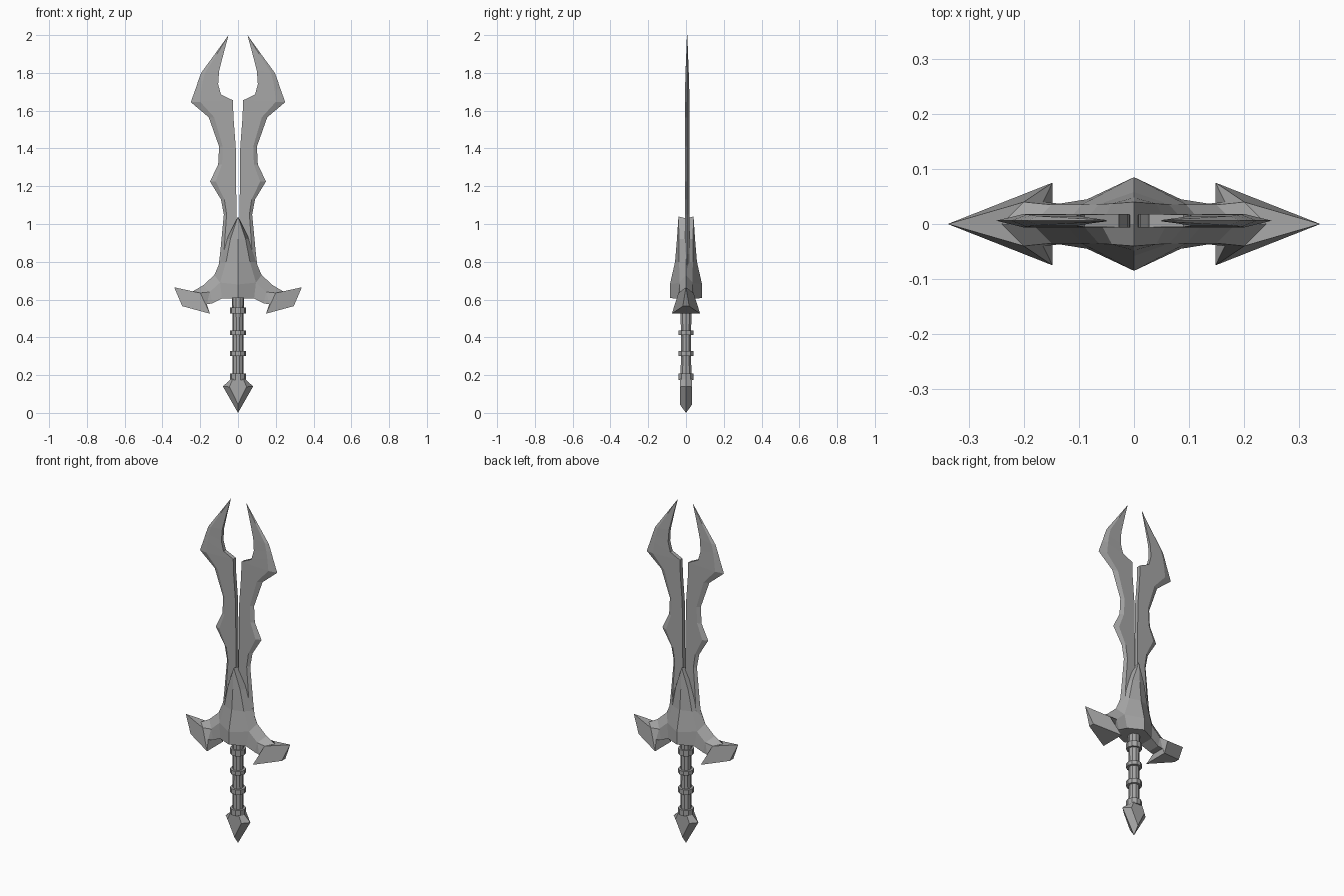
import bpy
import bmesh

cube = bpy.data.objects.get("Cube")
if cube:
    bpy.data.objects.remove(cube)

# One plain metal colour
metal = bpy.data.materials.new("grey_metal")
metal.use_nodes = True
grey = (0.38, 0.38, 0.38, 1)
metal.diffuse_color = grey
metal.node_tree.nodes["Principled BSDF"].inputs["Base Color"].default_value = grey


def make_object(name, bm):
    bmesh.ops.remove_doubles(bm, verts=bm.verts, dist=0.0005)
    bmesh.ops.recalc_face_normals(bm, faces=bm.faces)
    mesh = bpy.data.meshes.new(name)
    bm.to_mesh(mesh)
    bm.free()
    mesh.materials.append(metal)
    obj = bpy.data.objects.new(name, mesh)
    bpy.context.collection.objects.link(obj)
    return obj


def mirrored_part(name, faces):
    """Repeat a quarter of a part in all four x/y quadrants."""
    bm = bmesh.new()
    for sx in (1, -1):
        for sy in (1, -1):
            for face in faces:
                bm.faces.new([bm.verts.new((x * sx, y * sy, z)) for x, y, z in face])
    return make_object(name, bm)


def named_faces(points, text):
    return [[points[key] for key in group.split()] for group in text.split(",")]


def lathe(name, profile, sides=10):
    """Spin a (radius, height) profile into a flat-sided solid."""
    bm = bmesh.new()
    verts = [bm.verts.new((r, 0, z)) for r, z in profile]
    edges = [bm.edges.new(pair) for pair in zip(verts, verts[1:])]
    bmesh.ops.spin(bm, geom=verts + edges, axis=(0, 0, 1), cent=(0, 0, 0),
                   steps=sides, angle=6.2831853)
    return make_object(name, bm)


# Twin blades: (height, outer x, inner height, inner x), from guard to tip
stations = [
    (0.72, 0.11, 0.72, 0.005), (0.84, 0.095, 0.84, 0.006),
    (1.05, 0.075, 1.05, 0.008), (1.13, 0.09, 1.13, 0.009),
    (1.225, 0.148, 1.225, 0.01), (1.315, 0.105, 1.315, 0.011),
    (1.41, 0.10, 1.41, 0.012), (1.565, 0.155, 1.565, 0.024),
    (1.645, 0.25, 1.655, 0.027), (1.72, 0.223, 1.685, 0.09),
    (1.76, 0.21, 1.74, 0.105), (1.80, 0.195, 1.81, 0.10),
    (1.90, 0.122, 1.90, 0.077), (2.0, 0.05, 2.0, 0.05)]
rows = []
for zo, xo, zi, xi in stations:
    depth = 0.012 * min(1, 0.1 + (2 - zo) * 3)
    bevel = 0.78
    rows.append([(xi, 0, zi), (xi, depth, zi),
                 (xi + (xo - xi) * bevel, depth, zi + (zo - zi) * bevel),
                 (xo, 0, zo)])
quads = []
for low, high in zip(rows, rows[1:]):
    for i in range(3):
        quads.append([low[i], low[i + 1], high[i + 1], high[i]])
# the tip station collapses to a point, so its end quads become one short edge
blades = mirrored_part("twin_blades", quads)
blades.location.y = 0.006

# Guard: crest (c), shoulder line (s), front ridge (r), underside (b, o), barb (n, p, u)
guard_points = {
    "c0": (0, 0, 1.03), "c1": (0.06, 0, 0.92), "c2": (0.095, 0, 0.80),
    "c3": (0.125, 0, 0.73), "c4": (0.185, 0, 0.675), "c5": (0.24, 0, 0.643),
    "s0": (0, 0.04, 1.04), "s1": (0.04, 0.037, 0.92), "s2": (0.063, 0.036, 0.80),
    "s3": (0.095, 0.035, 0.69), "s4": (0.15, 0.035, 0.64), "s5": (0.2, 0.04, 0.635),
    "r1": (0, 0.048, 0.92), "r2": (0, 0.058, 0.80), "r3": (0, 0.085, 0.68),
    "r4": (0, 0.085, 0.608), "b3": (0.085, 0.045, 0.605), "b4": (0.135, 0.037, 0.58),
    "o": (0, 0, 0.608), "o3": (0.085, 0, 0.605), "o4": (0.135, 0, 0.58),
    "n": (0.165, 0.04, 0.575), "no": (0.165, 0, 0.575),
    "p": (0.148, 0.075, 0.525), "po": (0.148, 0, 0.525),
    "u": (0.295, 0.017, 0.565), "uo": (0.295, 0, 0.565), "tip": (0.338, 0, 0.665)}
mirrored_part("winged_guard", named_faces(guard_points, (
    "s0 s1 c1 c0, s1 s2 c2 c1, s2 s3 c3 c2, s3 s4 c4 c3, s4 s5 c5 c4, s5 tip c5,"
    "s0 r1 s1, r1 r2 s2 s1, r2 r3 s3 s2, r3 r4 b3 s3, s3 b3 b4 s4, s4 b4 n,"
    "s5 p n s4, s5 tip u p,"
    "r4 o o3 b3, b3 o3 o4 b4, b4 o4 no n, n no po p, p po uo u, u uo tip")))

# Grip and its raised bands
lathe("grip", [(0, 0.16), (0.03, 0.16), (0.028, 0.4), (0.032, 0.62), (0, 0.62)])
for number, (bottom, top) in enumerate([(0.175, 0.208), (0.30, 0.328),
                                        (0.413, 0.436), (0.525, 0.558)], 1):
    lathe(f"grip_band_{number}", [(0.025, bottom), (0.042, bottom),
                                  (0.042, top), (0.025, top), (0.025, bottom)])

# Pommel: kite with a raised front and back facet
pommel_points = {
    "top": (0, 0, 0.18), "side_top": (0.037, 0, 0.18), "side": (0.08, 0, 0.14),
    "tip": (0, 0, 0), "face_top": (0, 0.033, 0.18), "corner": (0.028, 0.033, 0.18),
    "face": (0.045, 0.033, 0.138), "face_low": (0, 0.033, 0.045)}
mirrored_part("pommel", named_faces(pommel_points, (
    "top face_top corner side_top, face_top face_low face corner,"
    "corner face side side_top, face face_low tip side")))
